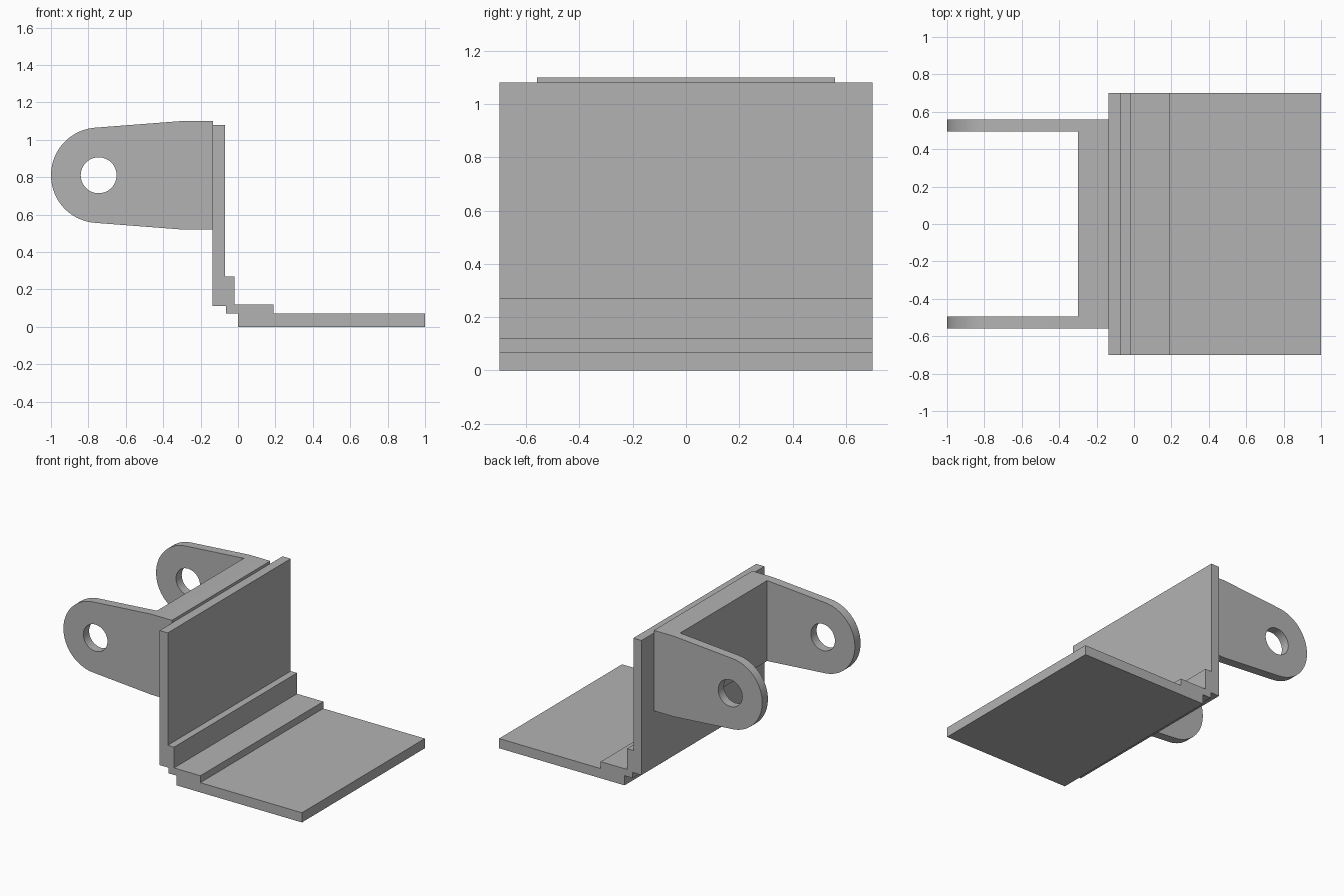
import bpy, bmesh
from math import cos, sin, pi, radians

cube = bpy.data.objects.get("Cube")
if cube:
    bpy.data.objects.remove(cube, do_unlink=True)

GREY = (0.45, 0.45, 0.45, 1)
grey = bpy.data.materials.new("plain grey")
grey.use_nodes = True
grey.diffuse_color = GREY
grey.node_tree.nodes["Principled BSDF"].inputs["Base Color"].default_value = GREY


def prism(name, profile, half_width):
    """Extrude an x-z outline along y, centred on y = 0."""
    bm = bmesh.new()
    face = bm.faces.new([bm.verts.new((x, -half_width, z)) for x, z in profile])
    moved = bmesh.ops.extrude_face_region(bm, geom=[face])["geom"]
    verts = [v for v in moved if isinstance(v, bmesh.types.BMVert)]
    bmesh.ops.translate(bm, verts=verts, vec=(0, 2 * half_width, 0))
    bmesh.ops.recalc_face_normals(bm, faces=bm.faces)
    mesh = bpy.data.meshes.new(name)
    bm.to_mesh(mesh)
    bm.free()
    mesh.materials.append(grey)
    obj = bpy.data.objects.new(name, mesh)
    bpy.context.collection.objects.link(obj)
    return obj


def arc(cx, cz, radius, start, end, steps):
    angles = [radians(start + (end - start) * i / steps) for i in range(steps + 1)]
    return [(cx + radius * cos(a), cz + radius * sin(a)) for a in angles]


def cut(target, cutter):
    cutter.hide_render = True
    mod = target.modifiers.new("cut", "BOOLEAN")
    mod.operation = "DIFFERENCE"
    mod.solver = "EXACT"
    mod.object = cutter
    bpy.context.view_layer.objects.active = target
    bpy.ops.object.modifier_apply(modifier=mod.name)
    bpy.data.objects.remove(cutter, do_unlink=True)


# Stepped angle plate: upright wall, inner steps and flat base
prism("angle_plate", [
    (-0.135, 1.08), (-0.07, 1.08), (-0.07, 0.27), (-0.02, 0.27),
    (-0.02, 0.12), (0.19, 0.12), (0.19, 0.07), (1, 0.07), (1, 0),
    (0, 0), (0, 0.07), (-0.065, 0.07), (-0.065, 0.11), (-0.135, 0.11),
], 0.7)

# Fork bracket: tapered block with a rounded end
EYE_X, EYE_Z = -0.745, 0.81
outline = [(-0.135, 0.52), (-0.135, 1.10), (-0.30, 1.10)]
outline += arc(EYE_X, EYE_Z, 0.255, 94.5, 265.5, 40)
outline += [(-0.30, 0.52)]
fork = prism("fork_bracket", outline, 0.56)

# Slot between the two arms, then the pin hole through both
cut(fork, prism("slot_cutter", [(-1.2, 0.3), (-0.30, 0.3), (-0.30, 1.3), (-1.2, 1.3)], 0.495))
cut(fork, prism("hole_cutter", arc(EYE_X, EYE_Z, 0.096, 0, 352.5, 47), 0.8))

# Smooth the rounded ends and hole walls, keep the corners crisp
bpy.ops.object.select_all(action="DESELECT")
fork.select_set(True)
bpy.context.view_layer.objects.active = fork
bpy.ops.object.shade_smooth_by_angle(angle=radians(30))
